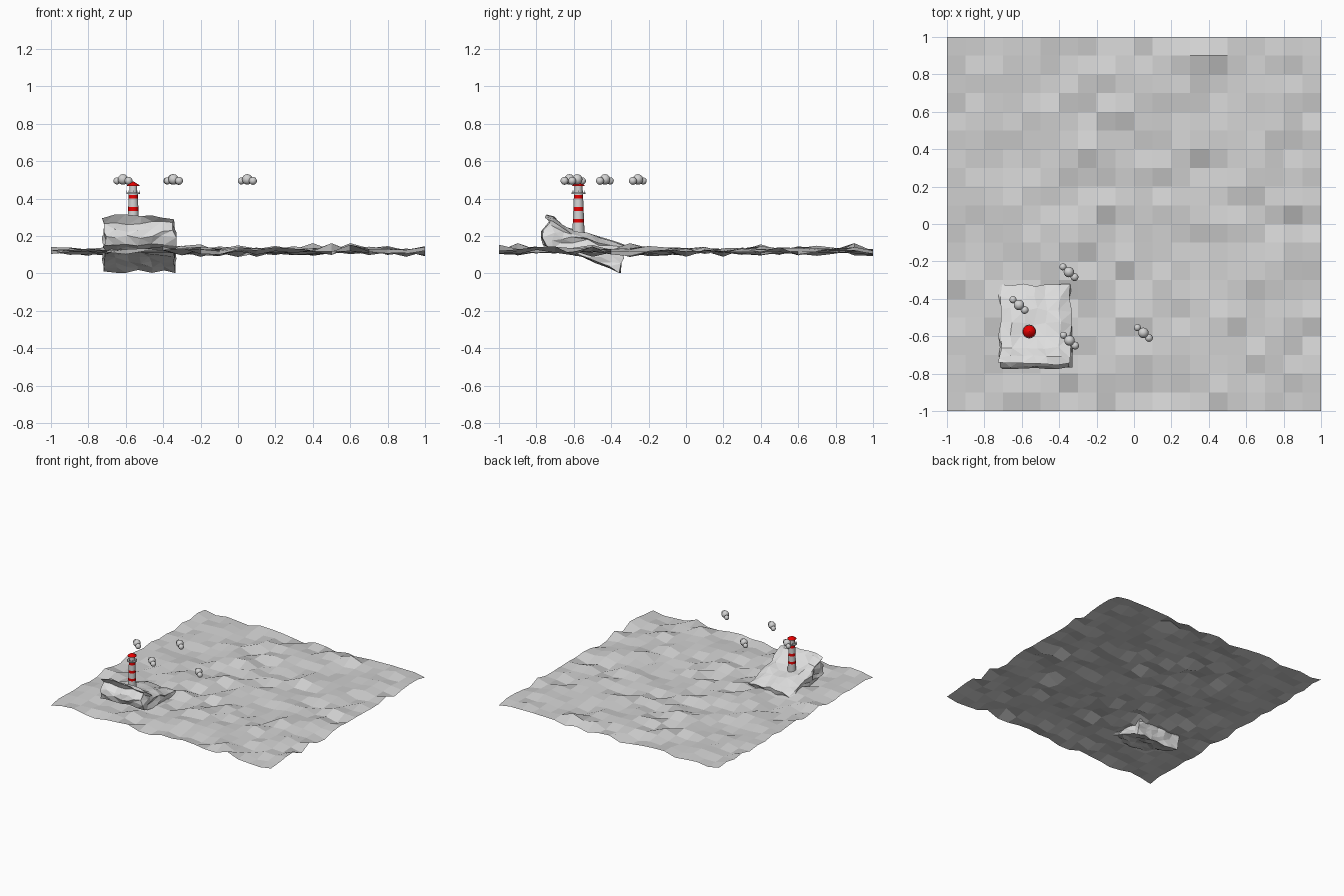
import bpy, bmesh, math, random
from mathutils import Vector

random.seed(11)
cube = bpy.data.objects.get("Cube")
if cube:
    bpy.data.objects.remove(cube, do_unlink=True)


def material(name, colour):
    m = bpy.data.materials.new(name)
    m.use_nodes = True
    m.diffuse_color = colour
    m.node_tree.nodes["Principled BSDF"].inputs["Base Color"].default_value = colour
    return m


GREY = material("pale_grey", (0.65, 0.65, 0.65, 1))
STONE = material("light_stone", (0.73, 0.73, 0.73, 1))
RED = material("red", (0.8, 0.0, 0.0, 1))


def finish(name, bm, mats):
    mesh = bpy.data.meshes.new(name)
    bm.to_mesh(mesh)
    bm.free()
    for m in mats:
        mesh.materials.append(m)
    obj = bpy.data.objects.new(name, mesh)
    bpy.context.collection.objects.link(obj)
    return obj


def smooth(obj):
    bpy.ops.object.select_all(action="DESELECT")
    obj.select_set(True)
    bpy.context.view_layer.objects.active = obj
    bpy.ops.object.shade_smooth_by_angle(angle=math.radians(40))


def jitter(a):
    return random.uniform(-a, a)


# Sea: one faceted sheet with choppy waves, a few of them taller
bm = bmesh.new()
bmesh.ops.create_grid(bm, x_segments=20, y_segments=20, size=1)
for v in bm.verts:
    chop = random.gauss(0, 0.013)
    v.co.z = 0.12 + max(-0.042, min(0.042, chop))
finish("sea", bm, [GREY])

# Rock: a rough tilted block, its skin spanned between a top and a bottom chain
top = [(-0.75, 0.307), (-0.71, 0.297), (-0.66, 0.255), (-0.60, 0.225),
       (-0.53, 0.21), (-0.46, 0.19), (-0.39, 0.17), (-0.33, 0.15)]
bottom = [(-0.755, 0.155), (-0.71, 0.135), (-0.66, 0.12), (-0.60, 0.105),
          (-0.54, 0.09), (-0.47, 0.06), (-0.41, 0.035), (-0.355, 0.01)]
LEFT, RIGHT = -0.715, -0.34
STEPS = (6, len(top) - 1, 4)
FRONT_LEDGE = [0, -0.02, -0.015, 0.025, 0]   # overhang and undercut up the front
bm = bmesh.new()
corners = {}


def rock_vert(key):
    if key not in corners:
        i, j, k = key
        t = k / STEPS[2]
        y = bottom[j][0] * (1 - t) + top[j][0] * t
        z = bottom[j][1] * (1 - t) + top[j][1] * t
        if j == 0:
            y += FRONT_LEDGE[k]
        if k == STEPS[2] and i in (0, STEPS[0]):
            z -= 0.018          # worn outer shoulders
        x = LEFT + (RIGHT - LEFT) * i / STEPS[0]
        corners[key] = bm.verts.new((x + jitter(0.012), y + jitter(0.012), z + jitter(0.01)))
    return corners[key]


for axis in range(3):
    u, w = [a for a in range(3) if a != axis]
    for level in (0, STEPS[axis]):
        for a in range(STEPS[u]):
            for b in range(STEPS[w]):
                quad = []
                for da, db in ((0, 0), (1, 0), (1, 1), (0, 1)):
                    key = [0, 0, 0]
                    key[axis], key[u], key[w] = level, a + da, b + db
                    quad.append(rock_vert(tuple(key)))
                bm.faces.new(quad)
bmesh.ops.recalc_face_normals(bm, faces=bm.faces)
bmesh.ops.triangulate(bm, faces=bm.faces)
finish("rock", bm, [STONE])

# Lighthouse: turned parts; each row is radius, height
CENTRE = Vector((-0.56, -0.575, 0))


def lathe(name, rows, is_red, sides=16):
    bm = bmesh.new()
    loops = []
    for r, z in rows:
        loops.append([bm.verts.new(CENTRE + Vector((r * math.cos(t), r * math.sin(t), z)))
                      for t in (math.tau * k / sides for k in range(sides))])
    for i, (a, b) in enumerate(zip(loops, loops[1:])):
        for k in range(sides):
            f = bm.faces.new((a[k], a[(k + 1) % sides], b[(k + 1) % sides], b[k]))
            f.material_index = int(is_red(i))
    for loop, i in ((loops[0], 0), (loops[-1], len(rows) - 2)):
        bm.faces.new(loop).material_index = int(is_red(i))
    bmesh.ops.recalc_face_normals(bm, faces=bm.faces)
    smooth(finish(name, bm, [GREY, RED]))


def taper(z):
    return 0.034 - 0.04 * (z - 0.18)


bands = [0.18, 0.272, 0.291, 0.335, 0.356, 0.4, 0.42, 0.43]
lathe("tower", [(taper(z), z) for z in bands], lambda i: i % 2 == 1)
lathe("balcony", [(0.037, 0.425), (0.037, 0.432)], lambda i: False)
lathe("lantern", [(0.021, 0.432), (0.021, 0.472)], lambda i: False)
lathe("roof", [(0.034, 0.468), (0.032, 0.473), (0.001, 0.492)], lambda i: True)

# Balcony posts
bm = bmesh.new()
for k in range(8):
    t = math.tau * k / 8
    for v in bmesh.ops.create_cube(bm, size=1)["verts"]:
        v.co = CENTRE + Vector((0.034 * math.cos(t) + v.co.x * 0.003,
                                0.034 * math.sin(t) + v.co.y * 0.003,
                                0.438 + v.co.z * 0.012))
finish("balcony_posts", bm, [GREY])

# Clouds: three puffs along a diagonal
puffs = [(-0.032, 0.028, 0.495, 0.019), (0, 0, 0.503, 0.028), (0.03, -0.027, 0.495, 0.021)]
spots = [(-0.615, -0.433), (-0.348, -0.257), (-0.345, -0.623), (0.05, -0.582)]
for i, (cx, cy) in enumerate(spots, 1):
    bm = bmesh.new()
    for dx, dy, z, r in puffs:
        ball = bmesh.ops.create_uvsphere(bm, u_segments=16, v_segments=10, radius=r)["verts"]
        bmesh.ops.translate(bm, verts=ball, vec=(cx + dx, cy + dy, z))
    smooth(finish(f"cloud_{i}", bm, [GREY]))
